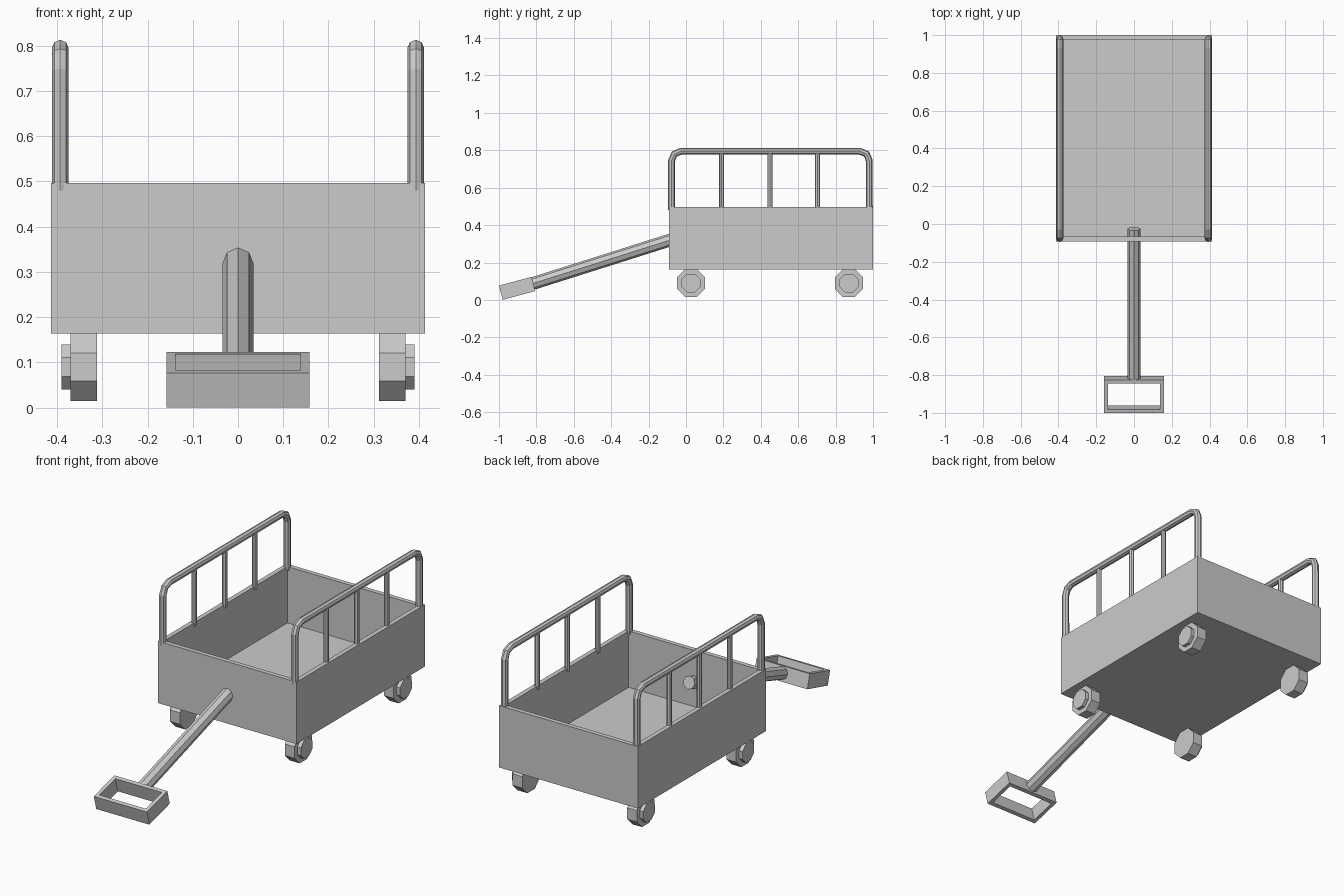
import bpy, bmesh
from math import radians, pi, cos, sin
from mathutils import Matrix, Vector

if "Cube" in bpy.data.objects:
    bpy.data.objects.remove(bpy.data.objects["Cube"])


def finish(name, bm, matrix=Matrix()):
    bmesh.ops.recalc_face_normals(bm, faces=bm.faces)
    mesh = bpy.data.meshes.new(name)
    bm.to_mesh(mesh)
    bm.free()
    ob = bpy.data.objects.new(name, mesh)
    ob.matrix_world = matrix
    bpy.context.collection.objects.link(ob)
    return ob


def box(bm, size):
    bmesh.ops.create_cube(bm, size=1, matrix=Matrix.Diagonal((*size, 1)))
    bm.normal_update()


def facing(bm, z):
    return [f for f in bm.faces if f.normal.z * z > 0.9]


def tube(name, points, radius):
    """Eight-sided bar along a path."""
    cu = bpy.data.curves.new(name, 'CURVE')
    cu.dimensions = '3D'
    cu.bevel_depth = radius
    cu.bevel_resolution = 2
    cu.use_fill_caps = True
    sp = cu.splines.new('POLY')
    sp.points.add(len(points) - 1)
    for p, co in zip(sp.points, points):
        p.co = (*co, 1)
    sp.use_smooth = False
    ob = bpy.data.objects.new(name, cu)
    bpy.context.collection.objects.link(ob)
    bpy.ops.object.select_all(action='DESELECT')
    ob.select_set(True)
    bpy.context.view_layer.objects.active = ob
    bpy.ops.object.convert(target='MESH')


def wheel_part(name, radius, x0, x1, y, z):
    """Octagonal disc with flat top, axle along x."""
    bm = bmesh.new()
    r = radius / cos(pi / 8)
    bmesh.ops.create_cone(bm, cap_ends=True, segments=8, radius1=r, radius2=r,
                          depth=abs(x1 - x0),
                          matrix=Matrix.Rotation(pi / 8, 4, 'Z'))
    return finish(name, bm, Matrix.Translation(((x0 + x1) / 2, y, z))
                  @ Matrix.Rotation(pi / 2, 4, 'Y'))


# Open tray: inset the top, then sink it to the floor
bm = bmesh.new()
box(bm, (0.826, 1.092, 0.333))
top = facing(bm, 1)
bmesh.ops.inset_region(bm, faces=top, thickness=0.035)
inner = bmesh.ops.extrude_face_region(bm, geom=top)
bmesh.ops.delete(bm, geom=top, context='FACES_ONLY')
bmesh.ops.translate(bm, vec=(0, 0, -0.303),
                    verts=[v for v in inner['geom'] if isinstance(v, bmesh.types.BMVert)])
finish("wagon_tray", bm, Matrix.Translation((0, 0.454, 0.3305)))

# Side rails with bent corners and three uprights, and wheels, on both sides
Y0, Y1, ZT, R = -0.077, 0.98, 0.795, 0.05
for s, side in ((-1, "left"), (1, "right")):
    x = s * 0.393
    arc = [(R * (1 - cos(a)), R * (1 - sin(a))) for a in (0, pi / 4, pi / 2)]
    path = [(x, Y0, 0.48)]
    path += [(x, Y0 + dy, ZT - dz) for dy, dz in arc]
    path += [(x, Y1 - dy, ZT - dz) for dy, dz in reversed(arc)]
    path += [(x, Y1, 0.48)]
    tube("rail_" + side, path, 0.0185)
    for i, y in enumerate((0.19, 0.449, 0.703)):
        tube(f"rail_upright_{side}_{i + 1}", [(x, y, 0.48), (x, y, ZT)], 0.0135)
    for y, end in ((0.027, "front"), (0.871, "back")):
        wheel_part(f"wheel_{end}_{side}", 0.075, s * 0.312, s * 0.37, y, 0.09)
        wheel_part(f"hub_{end}_{side}", 0.05, s * 0.36, s * 0.39, y, 0.09)

# Pull bar, running through the front wall
tube("pull_bar", [(0, -0.825, 0.086), (0, -0.025, 0.339)], 0.034)

# Grip: tilted rectangular frame
bm = bmesh.new()
box(bm, (0.316, 0.18, 0.0785))
caps = facing(bm, 1) + facing(bm, -1)
for f in caps:
    bmesh.ops.inset_region(bm, faces=[f], thickness=0.028)
bmesh.ops.bridge_loops(bm, edges=list({e for f in caps for e in f.edges}))
bmesh.ops.delete(bm, geom=[f for f in caps if f.is_valid], context='FACES_ONLY')
finish("grip", bm, Matrix.Translation((0, -0.903, 0.062))
       @ Matrix.Rotation(radians(15), 4, 'X'))
